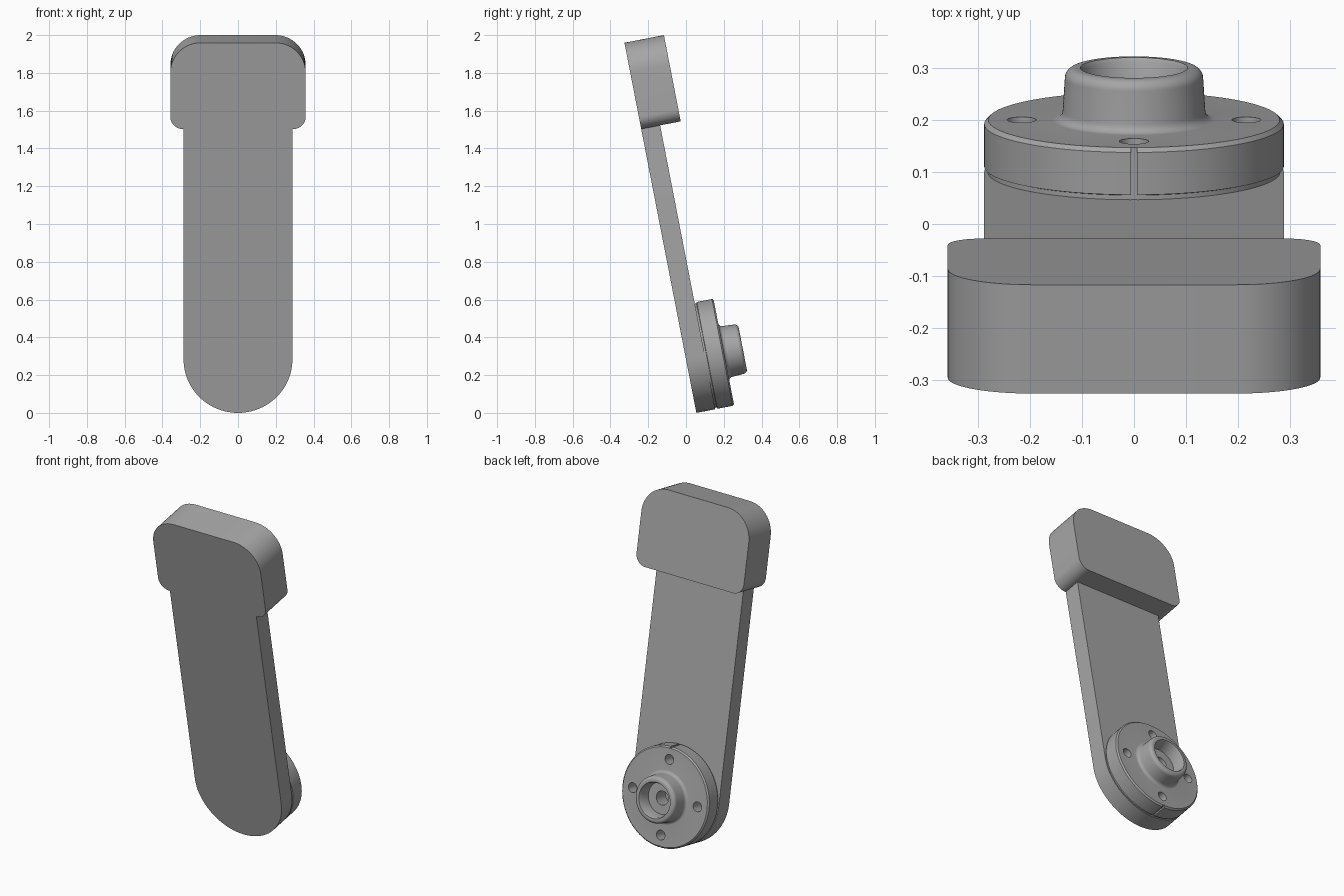
import bpy, bmesh
from math import sin, cos, pi, radians
from mathutils import Matrix, Vector

if "Cube" in bpy.data.objects:
    bpy.data.objects.remove(bpy.data.objects["Cube"])

# The whole crank leans back; parts are built upright, y pointing out of its back
LEAN = Matrix.Translation((0, 0.055, 0)) @ Matrix.Rotation(radians(11), 4, "X")
ARM_T, HEAD_T = 0.102, 0.213
R, HUB_Z = 0.288, 0.288

grey = bpy.data.materials.new("plain_grey")
grey.use_nodes = True
colour = (0.38, 0.38, 0.38, 1)
grey.diffuse_color = colour
grey.node_tree.nodes["Principled BSDF"].inputs["Base Color"].default_value = colour


def add_object(name, bm):
    bmesh.ops.recalc_face_normals(bm, faces=bm.faces)
    mesh = bpy.data.meshes.new(name)
    bm.to_mesh(mesh)
    bm.free()
    mesh.materials.append(grey)
    obj = bpy.data.objects.new(name, mesh)
    obj.matrix_world = LEAN
    bpy.context.collection.objects.link(obj)
    return obj


def arc(cx, cz, r, start, end, n=16):
    angles = [radians(start + (end - start) * i / n) for i in range(n + 1)]
    return [(cx + r * cos(a), cz + r * sin(a)) for a in angles]


def plate(name, outline, thickness):
    bm = bmesh.new()
    face = bm.faces.new([bm.verts.new((x, 0, z)) for x, z in outline])
    ext = bmesh.ops.extrude_face_region(bm, geom=[face])["geom"]
    verts = [v for v in ext if isinstance(v, bmesh.types.BMVert)]
    bmesh.ops.translate(bm, verts=verts, vec=(0, thickness, 0))
    return add_object(name, bm)


def lathe(name, profile, steps=96):
    # profile of (radius, depth) points turned about the hub axis
    bm = bmesh.new()
    pts = [bm.verts.new((r, y, HUB_Z)) for r, y in profile]
    edges = [bm.edges.new(pair) for pair in zip(pts, pts[1:])]
    bmesh.ops.spin(bm, geom=pts + edges, cent=(0, 0, HUB_Z), axis=(0, 1, 0),
                   angle=2 * pi, steps=steps)
    bmesh.ops.remove_doubles(bm, verts=bm.verts, dist=1e-5)
    return add_object(name, bm)


def combine(target, tool, operation):
    mod = target.modifiers.new("combine", "BOOLEAN")
    mod.operation, mod.solver, mod.object = operation, "EXACT", tool
    select(target)
    bpy.ops.object.modifier_apply(modifier=mod.name)
    bpy.data.objects.remove(tool)


def select(obj):
    bpy.ops.object.select_all(action="DESELECT")
    obj.select_set(True)
    bpy.context.view_layer.objects.active = obj


# Arm: long strip with a round foot, joined to the thick rounded head
arm = plate("crank_arm", arc(0, HUB_Z, R, 180, 360, 48) + [(R, 1.6), (-R, 1.6)], ARM_T)
W, LOW, TOP, BIG, SMALL = 0.358, 1.531, 1.996, 0.16, 0.065
head = plate("head",
             arc(W - SMALL, LOW + SMALL, SMALL, -90, 0) +
             arc(W - BIG, TOP - BIG, BIG, 0, 90) +
             arc(BIG - W, TOP - BIG, BIG, 90, 180) +
             arc(SMALL - W, LOW + SMALL, SMALL, 180, 270), HEAD_T)
combine(arm, head, "UNION")

# Hub: disc with recessed foot, filleted boss and stepped bore
hub = lathe("hub", [(0, ARM_T), (0.281, ARM_T), (0.281, 0.111), (R, 0.113),
                    (R, 0.196), (0.28, 0.204)] +
            arc(0.155, 0.222, 0.018, 270, 180, 6) +
            arc(0.112, 0.285, 0.021, 0, 90, 8) +
            [(0.103, 0.306), (0.098, 0.298), (0.092, 0.23), (0.04, 0.23),
             (0.04, 0.14), (0, 0.14)])

# Four bolt holes and the two index slits in the rim
for i in range(4):
    a = i * pi / 2
    bm = bmesh.new()
    place = Matrix.Translation((0.216 * cos(a), 0.19, HUB_Z + 0.216 * sin(a)))
    bmesh.ops.create_cone(bm, cap_ends=True, segments=32, radius1=0.028,
                          radius2=0.028, depth=0.12,
                          matrix=place @ Matrix.Rotation(pi / 2, 4, "X"))
    combine(hub, add_object("hole_cutter", bm), "DIFFERENCE")
for side in (-1, 1):
    bm = bmesh.new()
    place = Matrix.Translation((0, 0.16, HUB_Z + side * R))
    bmesh.ops.create_cube(bm, size=1, matrix=place @ Matrix.Diagonal((0.012, 0.14, 0.02, 1)))
    combine(hub, add_object("slit_cutter", bm), "DIFFERENCE")

for obj in (arm, hub):
    select(obj)
    bpy.ops.object.shade_smooth_by_angle(angle=radians(30))
